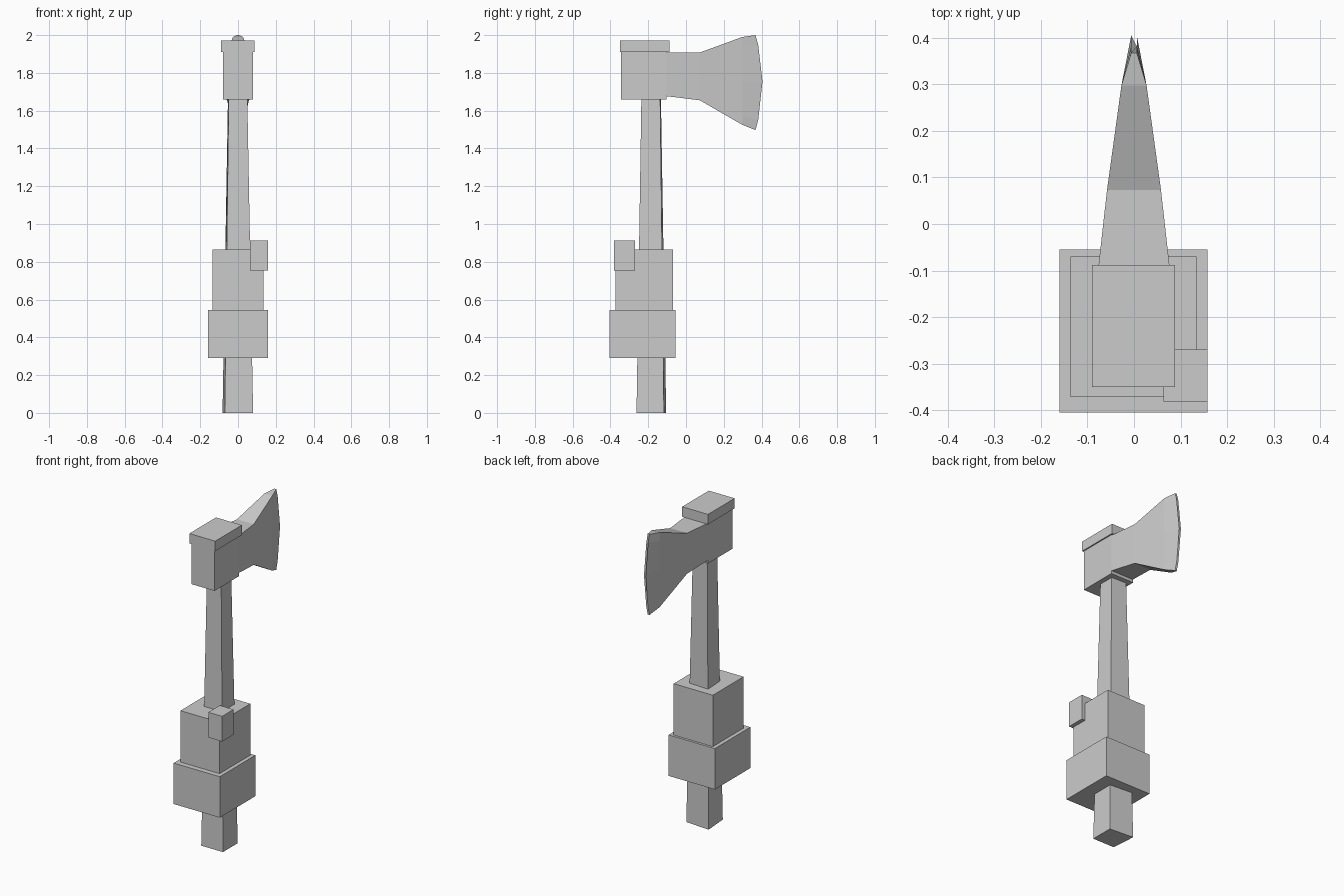
import bpy, bmesh

if "Cube" in bpy.data.objects:
    bpy.data.objects.remove(bpy.data.objects["Cube"])


def make_object(name, verts, faces):
    mesh = bpy.data.meshes.new(name)
    mesh.from_pydata(verts, [], faces)
    bm = bmesh.new()
    bm.from_mesh(mesh)
    bmesh.ops.recalc_face_normals(bm, faces=bm.faces)
    bm.to_mesh(mesh)
    bm.free()
    obj = bpy.data.objects.new(name, mesh)
    bpy.context.collection.objects.link(obj)
    return obj


def loft(name, rings):
    """Skin a list of equal-length closed rings and cap both ends."""
    n = len(rings[0])
    verts = [v for ring in rings for v in ring]
    faces = [tuple(range(n)), tuple(range(len(verts) - n, len(verts)))]
    for r in range(len(rings) - 1):
        for i in range(n):
            j = (i + 1) % n
            faces.append((r * n + i, r * n + j, (r + 1) * n + j, (r + 1) * n + i))
    return make_object(name, verts, faces)


def box(name, x, y, z):
    return loft(name, [[(x[0], y[0], h), (x[1], y[0], h),
                        (x[1], y[1], h), (x[0], y[1], h)] for h in z])


# Tapered handle, its back left corner slightly pulled out
bottom = [(-0.07, -0.262), (0.08, -0.262), (0.08, -0.117), (-0.082, -0.105)]
top = [(-0.049, -0.236), (0.049, -0.236), (0.049, -0.137), (-0.053, -0.133)]
loft("handle", [[(x, y, 0.0) for x, y in bottom], [(x, y, 1.68) for x, y in top]])

# Grip blocks
box("lower_grip_block", (-0.16, 0.158), (-0.405, -0.055), (0.29, 0.545))
box("upper_grip_block", (-0.136, 0.134), (-0.372, -0.07), (0.545, 0.865))
box("grip_knob", (0.063, 0.158), (-0.382, -0.27), (0.755, 0.912))

# Axe head and its cap
box("head_block", (-0.08, 0.08), (-0.345, -0.103), (1.658, 1.91))
box("head_cap", (-0.09, 0.088), (-0.35, -0.088), (1.91, 1.972))

# Flaring blade: (half width, y per level, z per level), top to bottom
stations = [
    (0.078, [-0.105] * 5, [1.908, 1.88, 1.79, 1.71, 1.677]),
    (0.058, [0.073] * 5, [1.908, 1.88, 1.78, 1.685, 1.655]),
    (0.027, [0.298] * 5, [1.99, 1.94, 1.755, 1.57, 1.525]),
    (0.006, [0.368, 0.382, 0.405, 0.382, 0.368], [2.0, 1.95, 1.755, 1.55, 1.497]),
]
rings = []
for w, ys, zs in stations:
    side = list(zip(ys, zs))
    rings.append([(w, y, z) for y, z in side] + [(-w, y, z) for y, z in reversed(side)])
loft("blade", rings)
